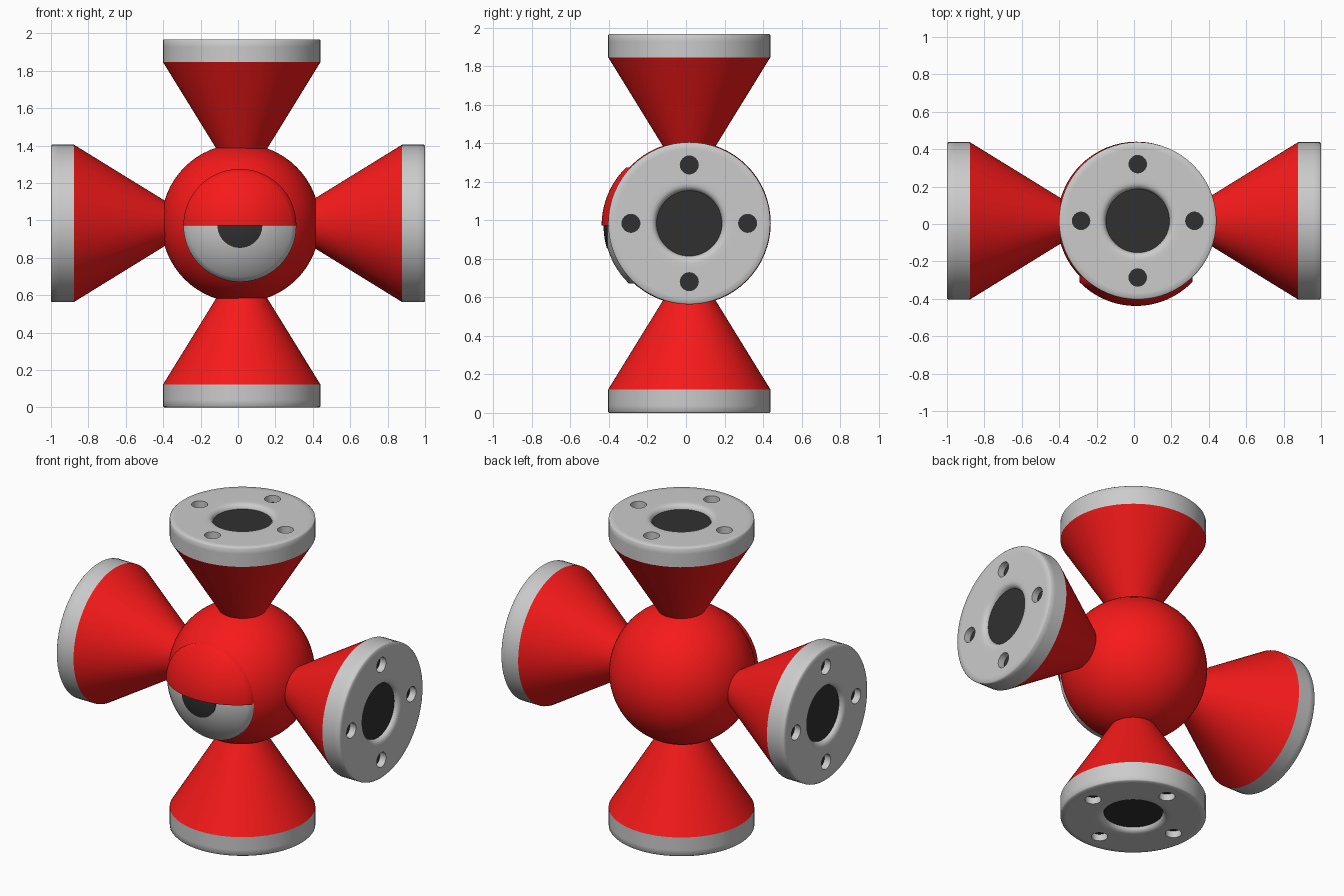
import bpy, bmesh
from math import pi, sin, cos, radians, sqrt
from mathutils import Vector, Matrix

if "Cube" in bpy.data.objects:
    bpy.data.objects.remove(bpy.data.objects["Cube"])


def material(name, rgb):
    m = bpy.data.materials.new(name)
    m.diffuse_color = (*rgb, 1)
    m.use_nodes = True
    m.node_tree.nodes["Principled BSDF"].inputs["Base Color"].default_value = m.diffuse_color
    return m


RED = material("red_paint", (0.93, 0.01, 0.01))
DARK = material("dark", (0.03, 0.03, 0.03))


def finish(bm, name, mat=None, angle=50):
    bmesh.ops.recalc_face_normals(bm, faces=bm.faces)
    me = bpy.data.meshes.new(name)
    bm.to_mesh(me)
    bm.free()
    ob = bpy.data.objects.new(name, me)
    bpy.context.collection.objects.link(ob)
    if mat:
        me.materials.append(mat)
    smooth(ob, angle)
    return ob


def smooth(ob, angle):
    bpy.ops.object.select_all(action='DESELECT')
    bpy.context.view_layer.objects.active = ob
    ob.select_set(True)
    bpy.ops.object.shade_smooth_by_angle(angle=radians(angle))


def revolve(name, profile, mat=None, start=0, sweep=2 * pi, steps=64):
    """Spin (radius, height) points about local z; part sweeps get a flat closing face."""
    bm = bmesh.new()
    vs = [bm.verts.new((r * cos(start), r * sin(start), h)) for r, h in profile]
    es = [bm.edges.new(p) for p in zip(vs, vs[1:])]
    bmesh.ops.spin(bm, geom=vs + es, cent=(0, 0, 0), axis=(0, 0, 1),
                   angle=sweep, steps=steps)
    bmesh.ops.remove_doubles(bm, verts=bm.verts, dist=1e-5)
    if sweep < 6:
        bmesh.ops.holes_fill(bm, edges=bm.edges, sides=0)
    return finish(bm, name, mat)


def bolt_circle():
    return [Matrix.Translation((0.303 * cos(k * pi / 2), 0.303 * sin(k * pi / 2), 0))
            for k in range(4)]


# Flange with centre recess; its outer face is at local z = 0
flange = revolve("flange", [(0, -0.03), (0.17, -0.03), (0.174, -0.018), (0.182, -0.008),
                            (0.194, -0.002), (0.208, 0), (0.235, 0), (0.385, 0),
                            (0.415, 0), (0.421, -0.006), (0.421, -0.04),
                            (0.421, -0.122), (0, -0.122)])

# Four bolt holes cut into the flange
bm = bmesh.new()
for m in bolt_circle():
    bmesh.ops.create_cone(bm, cap_ends=True, segments=24, radius1=0.047,
                          radius2=0.047, depth=0.09, matrix=m)
cutter = finish(bm, "bolt_cutter")
cutter.hide_render = True
mod = flange.modifiers.new("bolt_holes", 'BOOLEAN')
mod.object = cutter
mod.operation = 'DIFFERENCE'
mod.solver = 'EXACT'
bpy.context.view_layer.objects.active = flange
bpy.ops.object.modifier_apply(modifier=mod.name)
bpy.data.objects.remove(cutter)
smooth(flange, 50)

# Dark floors of the centre recess and bolt holes
bm = bmesh.new()
bmesh.ops.create_circle(bm, cap_ends=True, segments=64, radius=0.17,
                        matrix=Matrix.Translation((0, 0, -0.028)))
for m in bolt_circle():
    bmesh.ops.create_circle(bm, cap_ends=True, segments=24, radius=0.047,
                            matrix=Matrix.Translation((0, 0, -0.043)) @ m)
floors = finish(bm, "hole_floors", DARK)

# Red cone running from the flange into the ball
cone = revolve("cone", [(0.421, -0.122), (0.142, -0.575), (0.102, -0.64)], RED)

# Place the four arms
CX, CY, CZ = 0.02, 0.017, 0.984
arms = {"right": ((1, CY, CZ), (1, 0, 0)), "left": ((-1, CY, CZ), (-1, 0, 0)),
        "top": ((CX, CY, 1.968), (0, 0, 1)), "bottom": ((CX, CY, 0), (0, 0, -1))}
for side, (pos, axis) in arms.items():
    frame = Matrix.Translation(pos) @ Vector(axis).to_track_quat('Z', 'Y').to_matrix().to_4x4()
    for part in (flange, floors, cone):
        ob = part.copy()
        ob.name = f"{side}_{part.name}"
        ob.matrix_world = frame
        bpy.context.collection.objects.link(ob)
for part in (flange, floors, cone):
    bpy.data.objects.remove(part)

# Central ball
bm = bmesh.new()
bmesh.ops.create_uvsphere(bm, u_segments=64, v_segments=32, radius=0.424)
ball = finish(bm, "ball", RED)
ball.location = (0.014, 0.016, 0.985)


# Domed eye on the front: lid above, eyeball and pupil below
def half_dome(name, apex, radius, back, start, mat=None, R=0.42, n=12):
    rs = [radius * k / n for k in range(n + 1)]
    prof = [(r, apex - R + sqrt(R * R - r * r)) for r in rs]
    ob = revolve(name, prof + [(radius, back), (0, back)], mat, start, pi, 40)
    ob.matrix_world = Matrix.Translation((0.01, 0, 0.973)) @ Matrix.Rotation(pi / 2, 4, 'X')


half_dome("eyelid", 0.438, 0.302, 0.25, 0, RED)
half_dome("eyeball", 0.424, 0.302, 0.25, pi)
half_dome("pupil", 0.428, 0.12, 0.38, pi, DARK)
